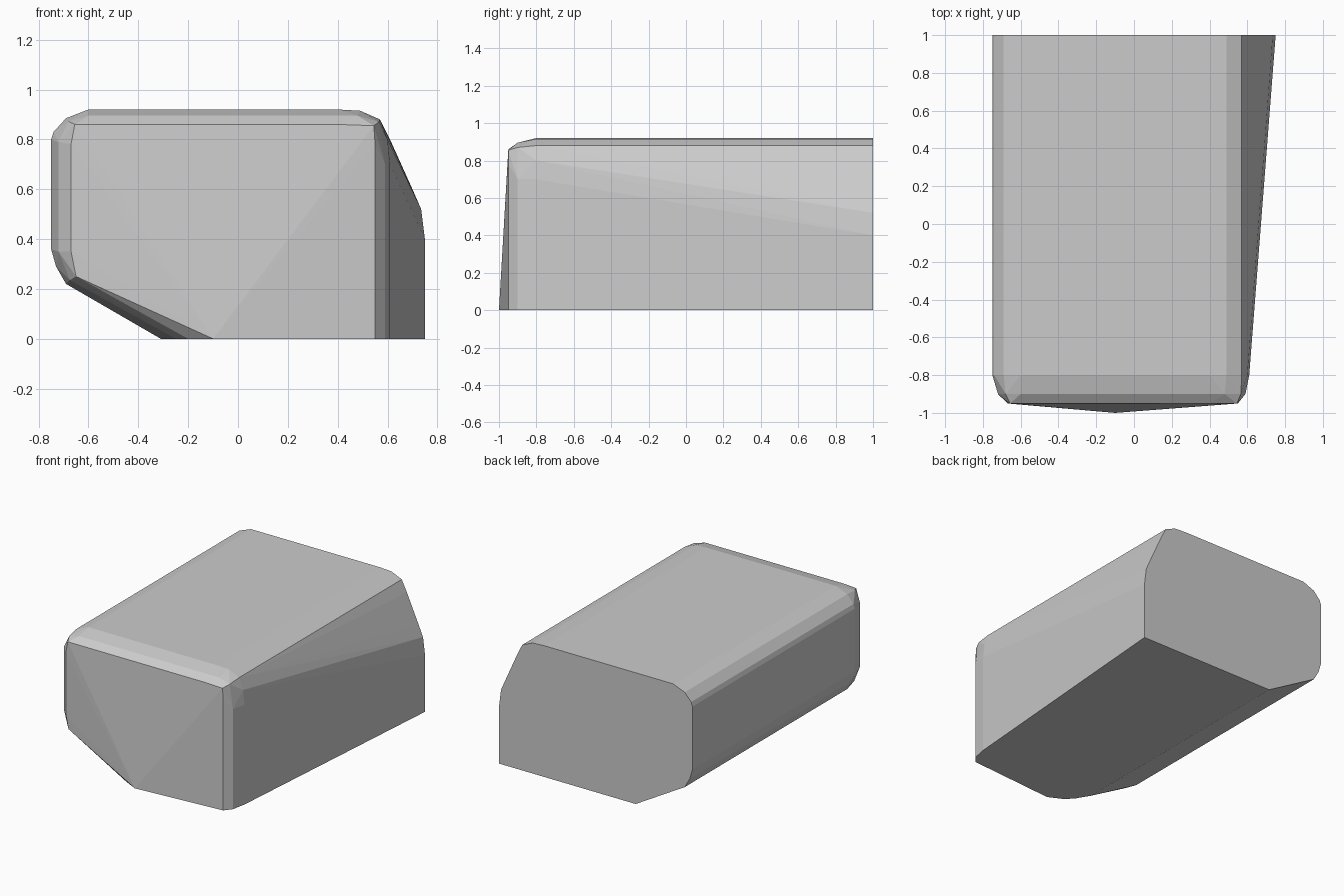
import bpy
import bmesh

if "Cube" in bpy.data.objects:
    bpy.data.objects.remove(bpy.data.objects["Cube"])

# Cross-section parts as (x, z): shared left and top, then the two right-hand sides
LEFT_TOP = [(-0.31, 0), (-0.69, 0.22), (-0.73, 0.29), (-0.75, 0.36), (-0.75, 0.80),
            (-0.74, 0.83), (-0.69, 0.885), (-0.60, 0.92),
            (0.40, 0.92), (0.49, 0.915), (0.57, 0.88)]
BACK_RIGHT = [(0.61, 0.80), (0.70, 0.60), (0.735, 0.52), (0.75, 0.40), (0.75, 0)]
FRONT_RIGHT = [(0.60, 0.80), (0.61, 0.70), (0.61, 0)]

# Rounded transition and the front face outline
ROUNDING = [(-0.25, 0), (-0.675, 0.235), (-0.72, 0.35), (-0.72, 0.79), (-0.68, 0.872),
            (-0.60, 0.895), (0.48, 0.895), (0.566, 0.87), (0.59, 0.70), (0.59, 0)]
FRONT = [(-0.20, 0), (-0.65, 0.25), (-0.67, 0.35), (-0.67, 0.78), (-0.655, 0.86),
         (0.40, 0.86), (0.545, 0.855), (0.55, 0.78), (0.55, 0)]

sections = [
    (1.0, LEFT_TOP + BACK_RIGHT),
    (-0.8, LEFT_TOP + FRONT_RIGHT),
    (-0.9, ROUNDING),
    (-0.95, FRONT),
    (-1.0, [(-0.10, 0)]),   # low point of the nose
]

# Convex body stretched over the sections
bm = bmesh.new()
for y, outline in sections:
    for x, z in outline:
        bm.verts.new((x, y, z))
hull = bmesh.ops.convex_hull(bm, input=bm.verts[:])
loose = {g for g in hull["geom_interior"] + hull["geom_unused"]
         if isinstance(g, bmesh.types.BMVert)}
bmesh.ops.delete(bm, geom=list(loose), context='VERTS')
bmesh.ops.dissolve_limit(bm, angle_limit=0.005, verts=bm.verts[:], edges=bm.edges[:])
bmesh.ops.recalc_face_normals(bm, faces=bm.faces[:])

mesh = bpy.data.meshes.new("tapered_body")
bm.to_mesh(mesh)
bm.free()
body = bpy.data.objects.new("tapered_body", mesh)
bpy.context.collection.objects.link(body)
